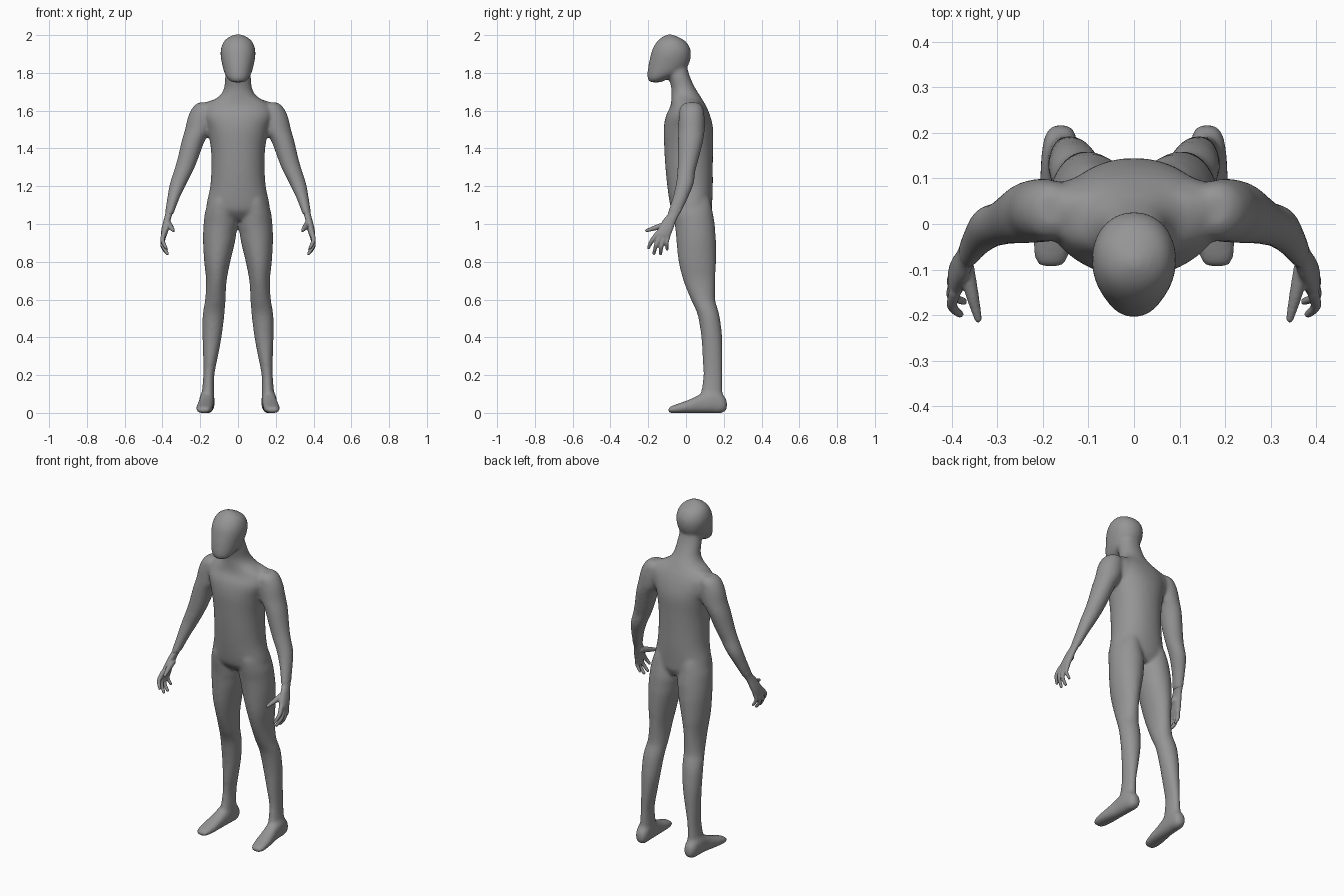
import bpy, bmesh
from math import cos, sin, pi
from mathutils import Vector, Matrix

grey = bpy.data.materials.new("dark grey")
grey.diffuse_color = (.3, .3, .3, 1)


def spline(rows, steps=5):
    """Catmull-Rom interpolation through rows of numbers."""
    out = []
    for i in range(len(rows) - 1):
        a, b = rows[max(i - 1, 0)], rows[i]
        c, d = rows[i + 1], rows[min(i + 2, len(rows) - 1)]
        for k in range(steps):
            t = k / steps
            out.append([0.5 * (2 * q + (r - p) * t + (2 * p - 5 * q + 4 * r - s) * t * t
                        + (3 * q - p - 3 * r + s) * t ** 3) for p, q, r, s in zip(a, b, c, d)])
    return out + [list(rows[-1])]


def loft(bm, rows, side=1, axis='z', power=2.0, pad=0.0, n=40):
    """Closed loft through rows (position, x0, x1, v0, v1); v is y, or z when axis is 'y'."""
    rings = []
    for p, x0, x1, v0, v1 in spline(rows):
        ring = []
        for i in range(n):
            c, s = cos(2 * pi * i / n), sin(2 * pi * i / n)
            u = abs(c) ** (2 / power) * (1 if c > 0 else -1)
            w = abs(s) ** (2 / power) * (1 if s > 0 else -1)
            x = side * ((x0 + x1) / 2 + u * ((x1 - x0) / 2 + pad))
            v = (v0 + v1) / 2 + w * ((v1 - v0) / 2 + pad)
            ring.append(bm.verts.new((x, v, p) if axis == 'z' else (x, p, v)))
        rings.append(ring)
    for a, b in zip(rings, rings[1:]):
        for i in range(n):
            j = (i + 1) % n
            bm.faces.new((a[i], a[j], b[j], b[i]))
    bm.faces.new(rings[0])
    bm.faces.new(rings[-1])


def digit(bm, points, side):
    """Finger as a chain of balls along a curve of (x, y, z, radius)."""
    for x, y, z, r in spline(points, 7):
        bmesh.ops.create_uvsphere(bm, u_segments=12, v_segments=8, radius=r,
                                  matrix=Matrix.Translation(Vector((side * x, y, z))))


def finish(bm, name, voxel, iterations):
    """Fuse overlapping parts into one smooth skin."""
    bmesh.ops.recalc_face_normals(bm, faces=bm.faces[:])
    mesh = bpy.data.meshes.new(name)
    bm.to_mesh(mesh)
    bm.free()
    mesh.materials.append(grey)
    ob = bpy.data.objects.new(name, mesh)
    bpy.context.collection.objects.link(ob)
    re = ob.modifiers.new("fuse", 'REMESH')
    re.mode = 'VOXEL'
    re.voxel_size = voxel
    re.use_smooth_shade = True
    sm = ob.modifiers.new("soften", 'SMOOTH')
    sm.factor = 0.5
    sm.iterations = iterations


# z, half width, front y, back y
head = [(1.750, .028, -.188, -.135), (1.77, .052, -.199, -.095), (1.80, .068, -.200, -.03),
        (1.84, .079, -.195, .008), (1.89, .088, -.184, .022), (1.93, .086, -.172, .018),
        (1.965, .072, -.150, -.004), (1.988, .047, -.125, -.04), (2.003, .015, -.095, -.075)]
torso = [(1.02, .10, -.025, .110), (1.06, .155, -.064, .130), (1.10, .163, -.080, .134),
         (1.20, .143, -.095, .138), (1.30, .137, -.105, .138), (1.40, .140, -.111, .139),
         (1.50, .158, -.114, .140), (1.57, .180, -.103, .125), (1.62, .170, -.080, .105),
         (1.65, .135, -.074, .088), (1.68, .092, -.073, .070), (1.72, .070, -.074, .045),
         (1.78, .064, -.088, .017), (1.84, .055, -.100, .000)]
shoulders = [(1.47, .120, -.050, .10), (1.52, .180, -.062, .112), (1.57, .200, -.060, .110),
             (1.61, .200, -.045, .100), (1.64, .175, -.018, .080), (1.66, .120, .0, .07)]

# z, inner x, outer x, front y, back y
leg = [(1.19, .050, .115, -.04, .09), (1.13, .030, .148, -.070, .122), (1.06, .012, .171, -.066, .138),
       (1.00, .005, .178, -.056, .148), (.95, .013, .181, -.050, .152), (.90, .021, .181, -.046, .155),
       (.80, .045, .175, -.035, .155), (.70, .064, .165, -.010, .151), (.60, .070, .170, .030, .151),
       (.55, .073, .179, .054, .164), (.50, .078, .184, .070, .176), (.40, .091, .184, .085, .188),
       (.30, .110, .181, .091, .190), (.20, .129, .180, .095, .189), (.12, .130, .186, .085, .190),
       (.06, .130, .190, .070, .195)]
arm = [(1.643, .15, .205, .002, .062), (1.62, .13, .234, -.025, .085), (1.57, .128, .260, -.034, .094),
       (1.50, .142, .277, -.037, .095), (1.44, .180, .294, -.039, .087), (1.34, .217, .318, -.040, .062),
       (1.28, .242, .336, -.042, .046), (1.21, .278, .358, -.050, .036), (1.13, .316, .372, -.070, .003),
       (1.05, .346, .384, -.097, -.035)]

# y, inner x, outer x, bottom z, top z
foot = [(-.096, .162, .202, .006, .020), (-.08, .147, .217, 0, .034), (-.03, .135, .221, 0, .052),
        (.03, .131, .214, 0, .075), (.08, .128, .206, 0, .10), (.14, .125, .203, 0, .12),
        (.19, .127, .196, 0, .10), (.217, .140, .180, .018, .065)]

# Body: head, torso, shoulders, limbs and feet in one skin
body = bmesh.new()
for rows, power in ((head, 2.1), (torso, 2.15), (shoulders, 2.5)):
    loft(body, [(z, -w, w, f, b) for z, w, f, b in rows], power=power, pad=.004)
for side in (1, -1):
    loft(body, leg, side, pad=.004)
    loft(body, arm, side, pad=.004)
    loft(body, foot, side, axis='y', power=2.4, pad=.001)
finish(body, "body", .0075, 18)

# Palm: z, inner x, outer x, front y, back y; digits: x, y, z, radius
palm = [(1.08, .338, .382, -.083, -.018), (1.05, .348, .386, -.098, -.036), (1.02, .357, .394, -.122, -.052),
        (.98, .365, .404, -.145, -.066), (.945, .375, .409, -.163, -.079), (.925, .384, .407, -.155, -.092)]
digits = [
    [(.368, -.095, 1.00, .018), (.355, -.155, .982, .015), (.342, -.208, .965, .009)],
    [(.393, -.150, .950, .014), (.399, -.180, .912, .012), (.382, -.198, .875, .009)],
    [(.394, -.133, .940, .014), (.400, -.157, .890, .012), (.374, -.170, .844, .009)],
    [(.394, -.113, .935, .014), (.399, -.130, .882, .012), (.374, -.135, .842, .009)],
    [(.391, -.094, .940, .013), (.396, -.102, .900, .011), (.377, -.100, .866, .008)],
]
hands = bmesh.new()
for side in (1, -1):
    loft(hands, palm, side, power=2.2)
    for points in digits:
        digit(hands, points, side)
finish(hands, "hands", .0045, 4)
